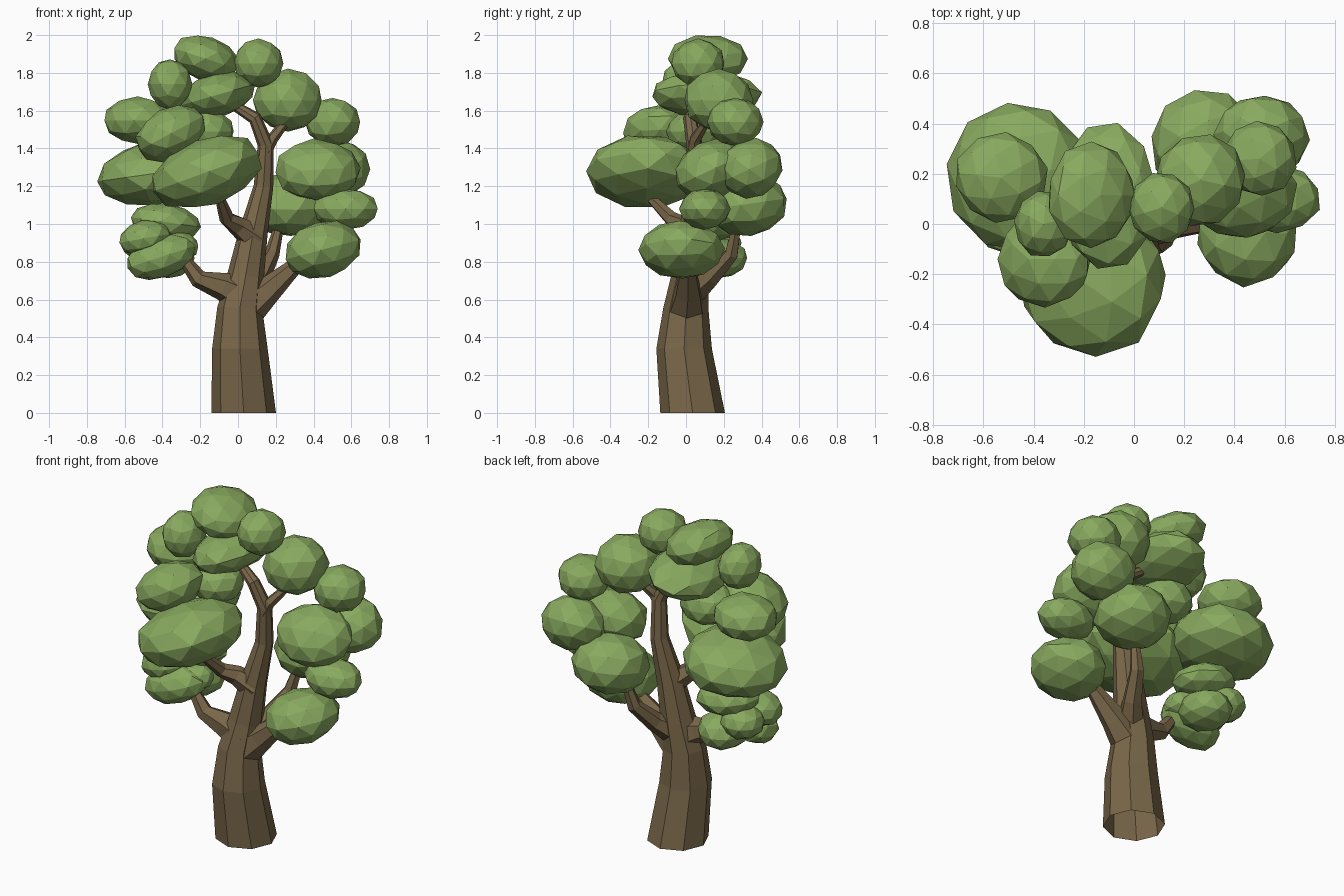
import bpy, bmesh, math, random
from mathutils import Vector, Matrix

random.seed(4)
cube = bpy.data.objects.get("Cube")
if cube:
    bpy.data.objects.remove(cube, do_unlink=True)


def make_material(name, rgb):
    mat = bpy.data.materials.new(name)
    mat.use_nodes = True
    mat.diffuse_color = (*rgb, 1)
    mat.node_tree.nodes["Principled BSDF"].inputs["Base Color"].default_value = (*rgb, 1)
    return mat


bark = make_material("bark brown", (0.19, 0.135, 0.067))
leaf = make_material("leaf green", (0.25, 0.4, 0.115))


def add_object(name, bm, mat):
    bmesh.ops.recalc_face_normals(bm, faces=bm.faces)
    mesh = bpy.data.meshes.new(name)
    bm.to_mesh(mesh)
    bm.free()
    mesh.materials.append(mat)
    obj = bpy.data.objects.new(name, mesh)
    bpy.context.collection.objects.link(obj)


def limb(name, path, sides=6, flat_base=False):
    """Loft a faceted tube through (x, y, z, radius) points."""
    bm = bmesh.new()
    points = [Vector(p[:3]) for p in path]
    rings = []
    for i, p in enumerate(points):
        tangent = points[min(i + 1, len(path) - 1)] - points[max(i - 1, 0)]
        turn = Vector((0, 0, 1)).rotation_difference(tangent.normalized())
        if flat_base and i < 2:
            turn.identity()
        ring = []
        for k in range(sides):
            a = math.tau * k / sides
            spoke = Vector((math.cos(a), math.sin(a), 0)) * path[i][3]
            ring.append(bm.verts.new(p + turn @ spoke))
        rings.append(ring)
    for low, high in zip(rings, rings[1:]):
        for k in range(sides):
            n = (k + 1) % sides
            bm.faces.new((low[k], low[n], high[n], high[k]))
    bm.faces.new(rings[-1])
    add_object(name, bm, bark)


def leaf_clump(name, centre, half, tilt=(0, 0)):
    """Faceted ellipsoid; tilt is degrees of rise toward +x and +y."""
    bm = bmesh.new()
    bmesh.ops.create_icosphere(bm, subdivisions=2, radius=1)
    for v in bm.verts:
        v.co *= random.uniform(1.0, 1.06)
    spin = Matrix.Rotation(random.uniform(0, math.tau), 4, "Z")
    tip = Matrix.Rotation(math.radians(-tilt[0]), 4, "Y") @ Matrix.Rotation(math.radians(tilt[1]), 4, "X")
    place = Matrix.Translation(centre) @ tip @ Matrix.Diagonal((*half, 1)) @ spin
    bmesh.ops.transform(bm, matrix=place, verts=bm.verts)
    add_object(name, bm, leaf)


# Trunk and its upper fork
limb("trunk", [(0.03, 0.035, 0, 0.171), (0.01, -0.01, 0.34, 0.147), (0.01, 0, 0.55, 0.12),
               (0.04, 0.02, 0.72, 0.098), (0.08, 0.035, 0.95, 0.077), (0.135, 0.06, 1.2, 0.052),
               (0.147, 0.045, 1.42, 0.043), (0.09, 0.02, 1.56, 0.036), (-0.04, 0.06, 1.64, 0.025)],
     sides=8, flat_base=True)
limb("upper_right_branch", [(0.14, 0.04, 1.38, 0.038), (0.18, 0.05, 1.45, 0.032), (0.27, 0.12, 1.56, 0.02)])

# Side branches
limb("lower_left_branch", [(0.04, 0.01, 0.61, 0.1), (-0.08, -0.01, 0.67, 0.075),
                           (-0.21, -0.02, 0.71, 0.048), (-0.32, -0.01, 0.86, 0.025)])
limb("lower_right_branch", [(0.02, 0, 0.53, 0.11), (0.15, 0.01, 0.64, 0.075), (0.36, 0.01, 0.83, 0.03)])
limb("back_branch", [(0.05, 0.03, 0.64, 0.08), (0.12, 0.13, 0.72, 0.055),
                     (0.18, 0.24, 0.84, 0.04), (0.22, 0.27, 1.0, 0.025)])
limb("middle_left_branch", [(0.09, 0.03, 0.92, 0.075), (0, -0.02, 0.99, 0.055),
                            (-0.06, -0.08, 1.03, 0.04), (-0.1, -0.2, 1.15, 0.024)])

# Foliage: centre, half sizes, tilt
crown = [
    ((-0.17, 0.115, 1.875), (0.177, 0.205, 0.115), (-18, 0)),
    ((0.11, 0.065, 1.85), (0.13, 0.14, 0.125)),
    ((-0.36, 0, 1.74), (0.115, 0.13, 0.13)),
    ((-0.105, 0.11, 1.685), (0.195, 0.285, 0.115), (16, 0)),
    ((0.265, 0.175, 1.655), (0.178, 0.18, 0.16)),
    ((0.5, 0.26, 1.54), (0.145, 0.145, 0.125)),
]
right_side = [
    ((0.42, 0.13, 1.285), (0.22, 0.19, 0.152), (0, 25)),
    ((0.51, 0.345, 1.295), (0.184, 0.167, 0.15), (0, 25)),
    ((0.28, 0.32, 1.105), (0.21, 0.212, 0.167), (0, 8)),
    ((0.57, 0.1, 1.08), (0.17, 0.13, 0.105)),
    ((0.45, -0.025, 0.865), (0.202, 0.22, 0.145), (15, 0)),
]
left_side = [
    ((-0.165, -0.215, 1.275), (0.297, 0.31, 0.172), (20, 0)),
    ((-0.46, 0.19, 1.265), (0.278, 0.292, 0.165), (8, 0)),
    ((-0.355, -0.14, 1.48), (0.194, 0.188, 0.13), (28, 0)),
    ((-0.53, 0.185, 1.547), (0.18, 0.173, 0.122)),
    ((-0.18, 0.05, 1.49), (0.155, 0.15, 0.118)),
]
low_left = [
    ((-0.385, 0.14, 1.01), (0.183, 0.16, 0.097), (-8, 0)),
    ((-0.49, 0.01, 0.925), (0.137, 0.13, 0.094), (10, 0)),
    ((-0.41, -0.01, 0.825), (0.185, 0.13, 0.108), (18, 0)),
    ((-0.37, 0.17, 0.82), (0.14, 0.15, 0.105)),
    ((-0.5, 0.17, 0.9), (0.12, 0.12, 0.095)),
    ((-0.31, 0.04, 0.88), (0.1, 0.1, 0.075)),
]
groups = {"crown_leaves": crown, "right_leaves": right_side,
          "left_leaves": left_side, "low_left_leaves": low_left}
for label, clumps in groups.items():
    for number, clump in enumerate(clumps, 1):
        leaf_clump(f"{label}_{number}", *clump)
